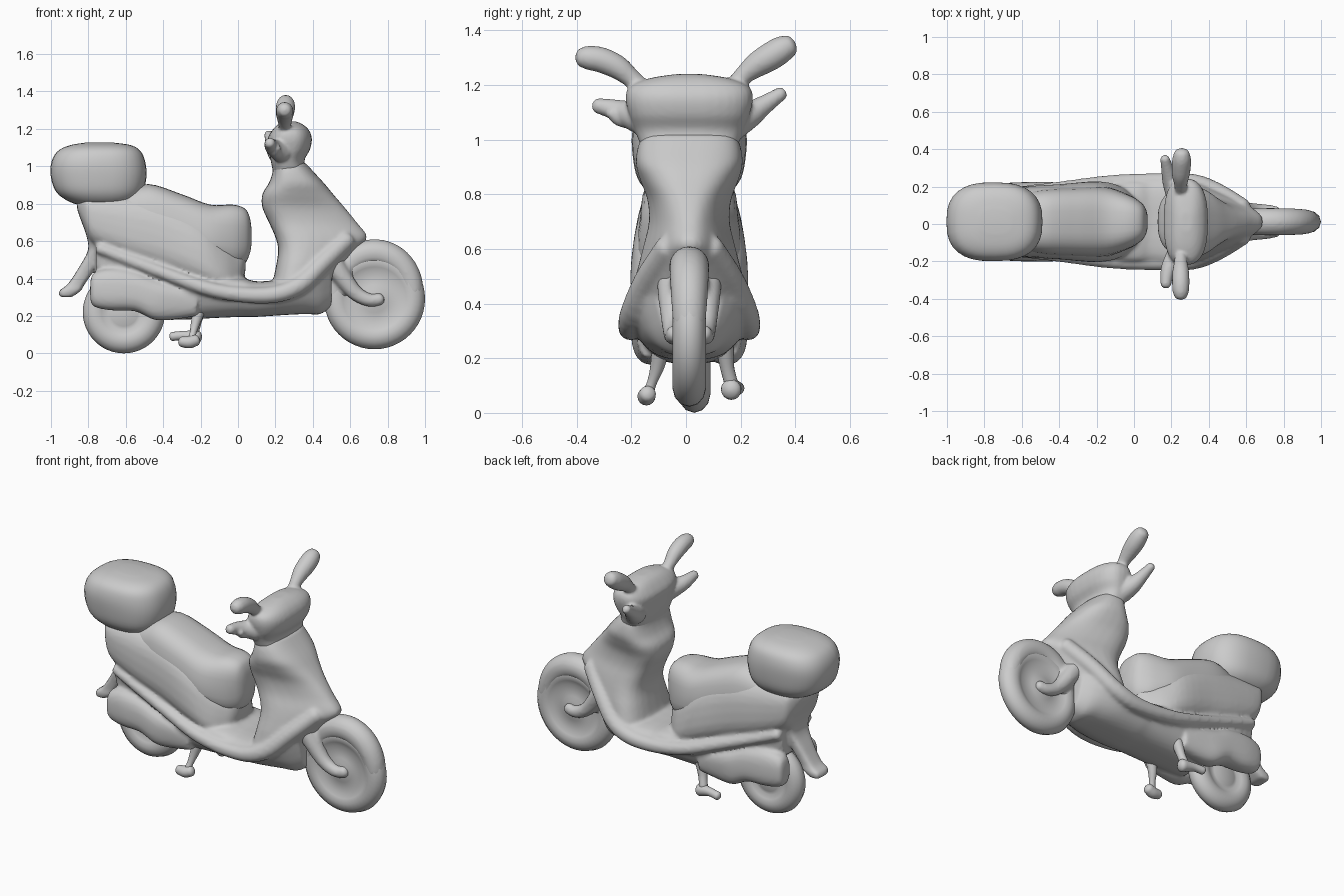
import bpy, bmesh, math
from mathutils import Vector

Y0 = 0.012  # centre line of the body


def skin(name, rings):
    """Bridge rings of points into a capped mesh object."""
    bm = bmesh.new()
    loops = [[bm.verts.new(p) for p in r] for r in rings]
    n = len(loops[0])
    for a, b in zip(loops, loops[1:]):
        for i in range(n):
            j = (i + 1) % n
            bm.faces.new((a[i], a[j], b[j], b[i]))
    bm.faces.new(loops[0])
    bm.faces.new(loops[-1])
    bmesh.ops.recalc_face_normals(bm, faces=bm.faces)
    me = bpy.data.meshes.new(name)
    bm.to_mesh(me)
    bm.free()
    ob = bpy.data.objects.new(name, me)
    bpy.context.collection.objects.link(ob)
    return ob


def smooth_rows(rows, steps=4):
    """Catmull-Rom interpolation of number rows."""
    out = []
    for i in range(len(rows) - 1):
        p0, p1 = rows[max(i - 1, 0)], rows[i]
        p2, p3 = rows[i + 1], rows[min(i + 2, len(rows) - 1)]
        for s in range(steps):
            t = s / steps
            out.append([0.5 * (2 * b + (c - a) * t + (2 * a - 5 * b + 4 * c - d) * t * t
                               + (3 * b - a - 3 * c + d) * t ** 3)
                        for a, b, c, d in zip(p0, p1, p2, p3)])
    return out + [list(rows[-1])]


def loft(name, axis, rows, n=2.8, y=Y0, sides=32):
    """Rows: position on axis, low, high, half width at low, half width at high."""
    rings = []
    for pos, lo, hi, wl, wh in smooth_rows(rows):
        ring = []
        for k in range(sides):
            a = 2 * math.pi * k / sides
            c, s = math.cos(a), math.sin(a)
            u = math.copysign(abs(c) ** (2 / n), c)
            v = math.copysign(abs(s) ** (2 / n), s)
            h = (lo + hi) / 2 + v * (hi - lo) / 2
            w = y + u * (wl + (wh - wl) * (v + 1) / 2)
            ring.append((pos, w, h) if axis == 'x' else (h, w, pos))
        rings.append(ring)
    return skin(name, rings)


def tube(name, pts, sides=16):
    """Points: x, y, z, radius; ends are rounded."""
    rows = smooth_rows(pts)
    P = [Vector(r[:3]) for r in rows]
    rings = []

    def ring(c, d, r):
        q = d.to_track_quat('Z', 'Y')
        rings.append([c + q @ Vector((r * math.cos(2 * math.pi * k / sides),
                                      r * math.sin(2 * math.pi * k / sides), 0))
                      for k in range(sides)])
    last = len(P) - 1
    for i, p in enumerate(P):
        d = (P[min(i + 1, last)] - P[max(i - 1, 0)]).normalized()
        r = rows[i][3]
        if i == 0:
            for e in map(math.radians, (80, 50, 25)):
                ring(p - d * r * 0.7 * math.sin(e), d, r * math.cos(e))
        ring(p, d, r)
        if i == last:
            for e in map(math.radians, (25, 50, 80)):
                ring(p + d * r * 0.7 * math.sin(e), d, r * math.cos(e))
    return skin(name, rings)


def pair(name, pts):
    """The same tube on both sides of the body."""
    return [tube(f"{side}_{name}", [(x, Y0 + s * y, z, r) for x, y, z, r in pts])
            for side, s in (("left", -1), ("right", 1))]


def fuse(name, parts, voxel=0.011, rounds=5):
    """Melt overlapping parts into one softly blended shell."""
    bpy.ops.object.select_all(action='DESELECT')
    for p in parts:
        p.select_set(True)
    ob = parts[0]
    bpy.context.view_layer.objects.active = ob
    bpy.ops.object.join()
    ob.name = name
    m = ob.modifiers.new("blend", 'REMESH')
    m.mode, m.voxel_size = 'VOXEL', voxel
    s = ob.modifiers.new("soften", 'SMOOTH')
    s.factor, s.iterations = 0.5, rounds
    bpy.ops.object.convert(target='MESH')


def wheel(name, cx, cy, cz, R, w):
    half = [(0.002, .85 * w), (.05, .85 * w), (.075, .7 * w), (R - .125, .65 * w), (R - .10, .85 * w),
            (R - .07, w), (R - .035, .85 * w), (R - .01, .5 * w), (R, 0)]
    prof = half + [(r, -y) for r, y in reversed(half[:-1])]
    rings = [[(cx + r * math.cos(2 * math.pi * k / 48), cy + y, cz + r * math.sin(2 * math.pi * k / 48))
              for k in range(48)] for r, y in prof]
    return skin(name, rings)


# Wheels
wheel("front_wheel", .73, .012, .292, .27, .062)
wheel("rear_wheel", -.61, .03, .22, .22, .06)

# Front mudguard hugging the tyre, with fork legs
arc = []
for a in range(10, 181, 17):
    t = math.radians(a)
    R = .205 + .04 * math.sin(t) ** 2
    arc.append((.73 + R * math.cos(t), Y0, .292 + R * math.sin(t), .058 + .016 * math.sin(t)))
fork = pair("fork_leg", [(.46, .06, .56, .06), (.53, .062, .45, .055), (.62, .06, .33, .042), (.70, .058, .285, .036), (.76, .05, .29, .034)])
fuse("front_mudguard_and_fork", [tube("front_mudguard", arc)] + fork)

# Luggage case
loft("top_case", 'z', [(.785, -.82, -.64, .09, .09), (.81, -.90, -.56, .15, .15), (.86, -.97, -.51, .19, .19),
                       (.94, -1.0, -.49, .207, .207), (1.02, -.998, -.495, .212, .207),
                       (1.08, -.965, -.52, .19, .19), (1.112, -.90, -.57, .14, .14),
                       (1.126, -.82, -.66, .06, .06)], n=2.6)

# Seat
loft("seat", 'x', [(-.62, .6, .86, .16, .14), (-.48, .6, .905, .19, .16), (-.3, .56, .85, .20, .165),
                   (-.15, .5, .795, .20, .165), (-.03, .46, .795, .15, .14), (.035, .48, .775, .10, .11),
                   (.062, .53, .73, .065, .075), (.072, .58, .67, .03, .04)], n=3)

# Rear body panels, inner core and tail
shell = [
    loft("rear_body", 'x', [(-.86, .77, .82, .08, .08), (-.82, .66, .86, .14, .15), (-.77, .57, .86, .17, .17),
                            (-.6, .49, .86, .195, .18), (-.4, .42, .83, .21, .19), (-.2, .35, .74, .235, .19),
                            (-.08, .31, .64, .22, .15), (.0, .33, .58, .15, .1), (.04, .44, .6, .06, .06)]),
    loft("engine_core", 'x', [(-.76, .42, .62, .12, .15), (-.6, .30, .65, .155, .175), (-.35, .21, .6, .16, .19),
                              (-.1, .2, .5, .15, .18)], n=3.5),
    loft("rear_splash_guard", 'z', [(.66, -.82, -.68, .12, .12), (.56, -.80, -.72, .09, .09),
                                    (.46, -.85, -.76, .07, .07), (.37, -.91, -.82, .06, .06),
                                    (.335, -.955, -.84, .065, .065), (.30, -.955, -.89, .055, .055)], n=4)]

# Muffler and engine casing on either side of the rear wheel
for part, s in (("muffler", -1), ("engine_casing", 1)):
    shell.append(loft(part, 'x', [
        (-.79, .29, .38, .03, .03), (-.77, .25, .43, .055, .055), (-.68, .23, .455, .075, .07),
        (-.55, .225, .44, .08, .075), (-.45, .18, .40, .075, .08), (-.35, .18, .37, .06, .075),
        (-.22, .20, .34, .05, .06)], n=2.6, y=Y0 + s * .135))

# Footboard and leg shield
shell.append(loft("footboard", 'x', [
    (-.42, .18, .36, .13, .17), (-.3, .18, .38, .13, .22), (-.1, .19, .41, .14, .245),
    (.02, .195, .405, .14, .25), (.1, .195, .385, .14, .25), (.25, .205, .40, .14, .265),
    (.36, .21, .46, .13, .255), (.44, .21, .5, .11, .21), (.5, .25, .5, .08, .14)], n=3.2))
shell.append(loft("leg_shield", 'z', [
    (.24, .17, .42, .13, .11), (.35, .18, .47, .24, .17), (.45, .2, .55, .245, .15),
    (.55, .215, .63, .225, .11), (.62, .20, .69, .21, .08), (.70, .165, .635, .185, .08),
    (.78, .13, .57, .185, .10), (.85, .13, .51, .205, .14), (.91, .165, .46, .215, .17),
    (.97, .185, .405, .205, .17), (1.02, .185, .36, .18, .16)], n=2.6))

# Raised trim running along body, footboard and shield
shell += pair("side_trim", [(-.74, .145, .56, .03), (-.4, .18, .43, .035), (-.12, .21, .335, .04),
                            (.15, .215, .31, .045), (.32, .205, .36, .05), (.45, .155, .48, .05),
                            (.58, .075, .605, .05)])
fuse("body_shell", shell)

# Handlebar head
head = [loft("handlebar_cover", 'z', [
    (.96, .19, .37, .18, .16), (1.03, .175, .355, .205, .19),
    (1.09, .165, .385, .225, .215), (1.15, .16, .395, .24, .225),
    (1.195, .185, .378, .23, .205), (1.225, .215, .345, .15, .14),
    (1.24, .25, .31, .05, .05)], n=2.6)]

# Grips and mirrors (steered slightly, so each side differs)
head += [
    tube("left_grip", [(.23, -.17, 1.08, .06), (.19, -.23, 1.10, .045), (.175, -.28, 1.115, .035), (.17, -.325, 1.125, .028)]),
    tube("left_brake_lever", [(.21, -.19, 1.07, .035), (.2, -.245, 1.08, .03), (.21, -.275, 1.10, .02)]),
    tube("right_grip", [(.23, .17, 1.06, .065), (.20, .23, 1.09, .05), (.18, .29, 1.13, .035), (.165, .35, 1.17, .025)]),
    tube("left_mirror", [(.25, -.16, 1.19, .032), (.25, -.2, 1.225, .035), (.25, -.25, 1.265, .044),
                         (.25, -.31, 1.292, .047), (.25, -.36, 1.30, .044), (.25, -.38, 1.30, .037)]),
    tube("right_mirror", [(.25, .17, 1.19, .032), (.25, .21, 1.235, .035), (.25, .26, 1.275, .047),
                          (.253, .31, 1.305, .052), (.255, .35, 1.33, .05), (.255, .374, 1.342, .043)])]
fuse("handlebar_with_mirrors", head, 0.009, 3)

# Centre stand
tube("left_stand_leg", [(-.2, -.09, .25, .035), (-.225, -.105, .17, .026), (-.24, -.125, .11, .018), (-.25, -.14, .07, .022)])
tube("left_stand_foot", [(-.30, -.145, .062, .028), (-.26, -.145, .06, .033), (-.225, -.14, .07, .03)])
tube("right_stand_leg", [(-.2, .14, .25, .035), (-.22, .15, .17, .026), (-.235, .165, .11, .025)])
tube("right_stand_foot", [(-.35, .19, .09, .024), (-.29, .18, .095, .025), (-.22, .165, .085, .038)])

# Smooth shading with crisp edges
bpy.ops.object.select_all(action='SELECT')
bpy.context.view_layer.objects.active = bpy.context.scene.objects["seat"]
bpy.ops.object.shade_smooth_by_angle(angle=math.radians(50))
